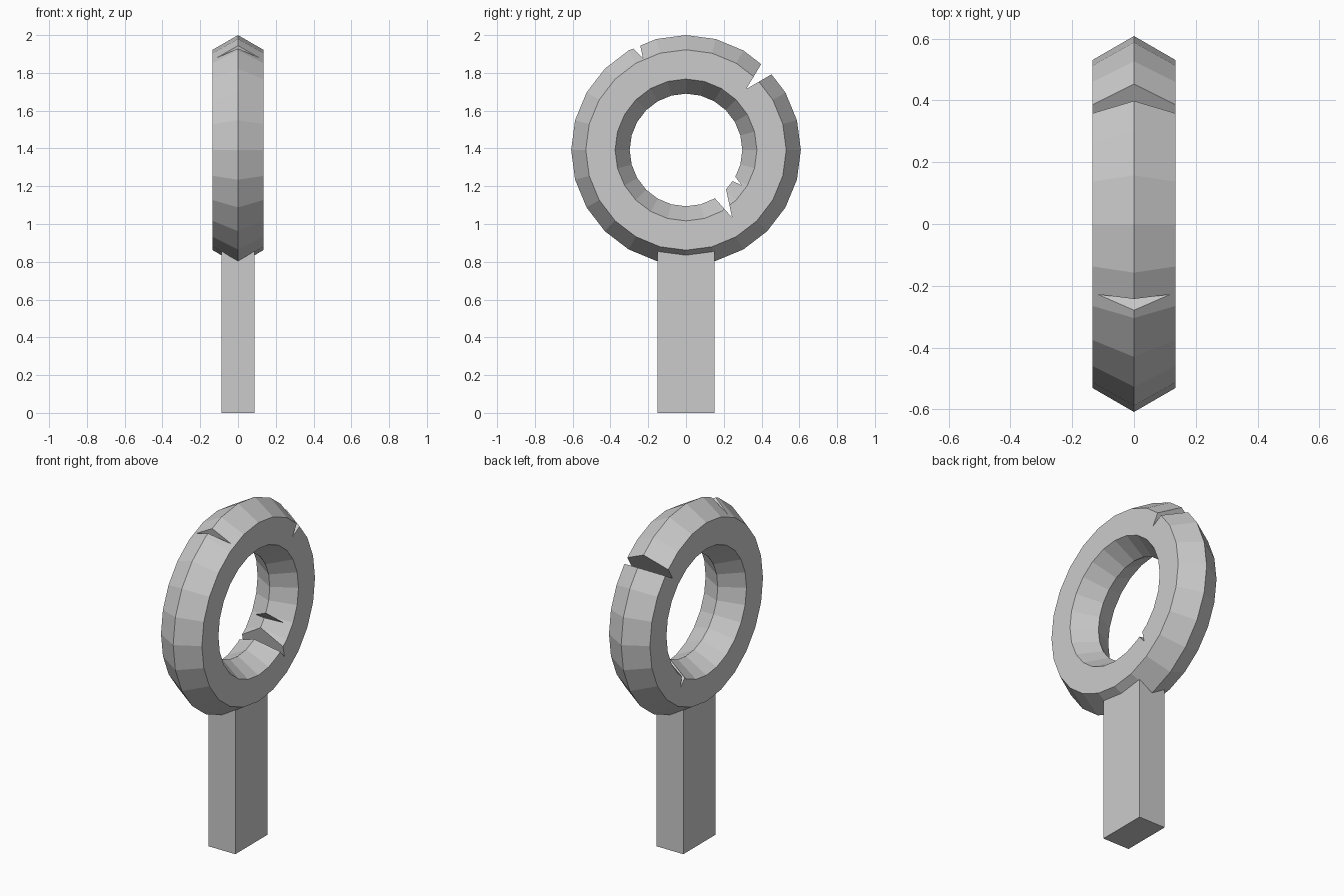
import bpy, bmesh
from math import pi

if "Cube" in bpy.data.objects:
    bpy.data.objects.remove(bpy.data.objects["Cube"])

CENTRE_Z = 1.392
RING_R, TUBE_R = 0.453, 0.155


def wedge(name, tip, a, b, reach=1.5):
    """Triangular prism along x; a and b are the mouth corners (y, z), pushed past the surface."""
    tri = [tip] + [(tip[0] + (p[0] - tip[0]) * reach, tip[1] + (p[1] - tip[1]) * reach) for p in (a, b)]
    bm = bmesh.new()
    face = bm.faces.new([bm.verts.new((-0.3, y, z)) for y, z in tri])
    ext = bmesh.ops.extrude_face_region(bm, geom=[face])
    bmesh.ops.translate(bm, vec=(0.6, 0, 0),
                        verts=[v for v in ext["geom"] if isinstance(v, bmesh.types.BMVert)])
    bmesh.ops.recalc_face_normals(bm, faces=bm.faces)
    mesh = bpy.data.meshes.new(name)
    bm.to_mesh(mesh)
    bm.free()
    obj = bpy.data.objects.new(name, mesh)
    bpy.context.collection.objects.link(obj)
    obj.hide_render = True
    return obj


# Handle post, running up into the ring
bpy.ops.mesh.primitive_cube_add(size=1, location=(0, 0, 0.45))
post = bpy.context.object
post.name = "post"
post.scale = (0.176, 0.302, 0.9)
bpy.ops.object.transform_apply(location=True, rotation=True, scale=True)

# Hexagonal-section ring standing in the y-z plane
bpy.ops.mesh.primitive_torus_add(major_segments=24, minor_segments=6,
                                 major_radius=RING_R, minor_radius=TUBE_R,
                                 location=(0, 0, CENTRE_Z), rotation=(0, pi / 2, 0))
ring = bpy.context.object
ring.name = "ring"
bpy.ops.object.transform_apply(location=True, rotation=True, scale=True)
for poly in ring.data.polygons:
    poly.use_smooth = False

# Chipped notches: two on the outer rim, two on the inner rim (tip, mouth, mouth)
notches = [
    ((0.318, 1.714), (0.398, 1.846), (0.454, 1.793)),
    ((-0.228, 1.878), (-0.281, 1.931), (-0.244, 1.952)),
    ((0.244, 1.034), (0.154, 1.135), (0.212, 1.183)),
    ((0.295, 1.205), (0.249, 1.226), (0.260, 1.252)),
]
for i, pts in enumerate(notches):
    cutter = wedge(f"notch_cutter_{i + 1}", *pts)
    mod = ring.modifiers.new("notch", "BOOLEAN")
    mod.operation = "DIFFERENCE"
    mod.solver = "EXACT"
    mod.object = cutter
    bpy.context.view_layer.objects.active = ring
    bpy.ops.object.modifier_apply(modifier=mod.name)
    bpy.data.objects.remove(cutter)
